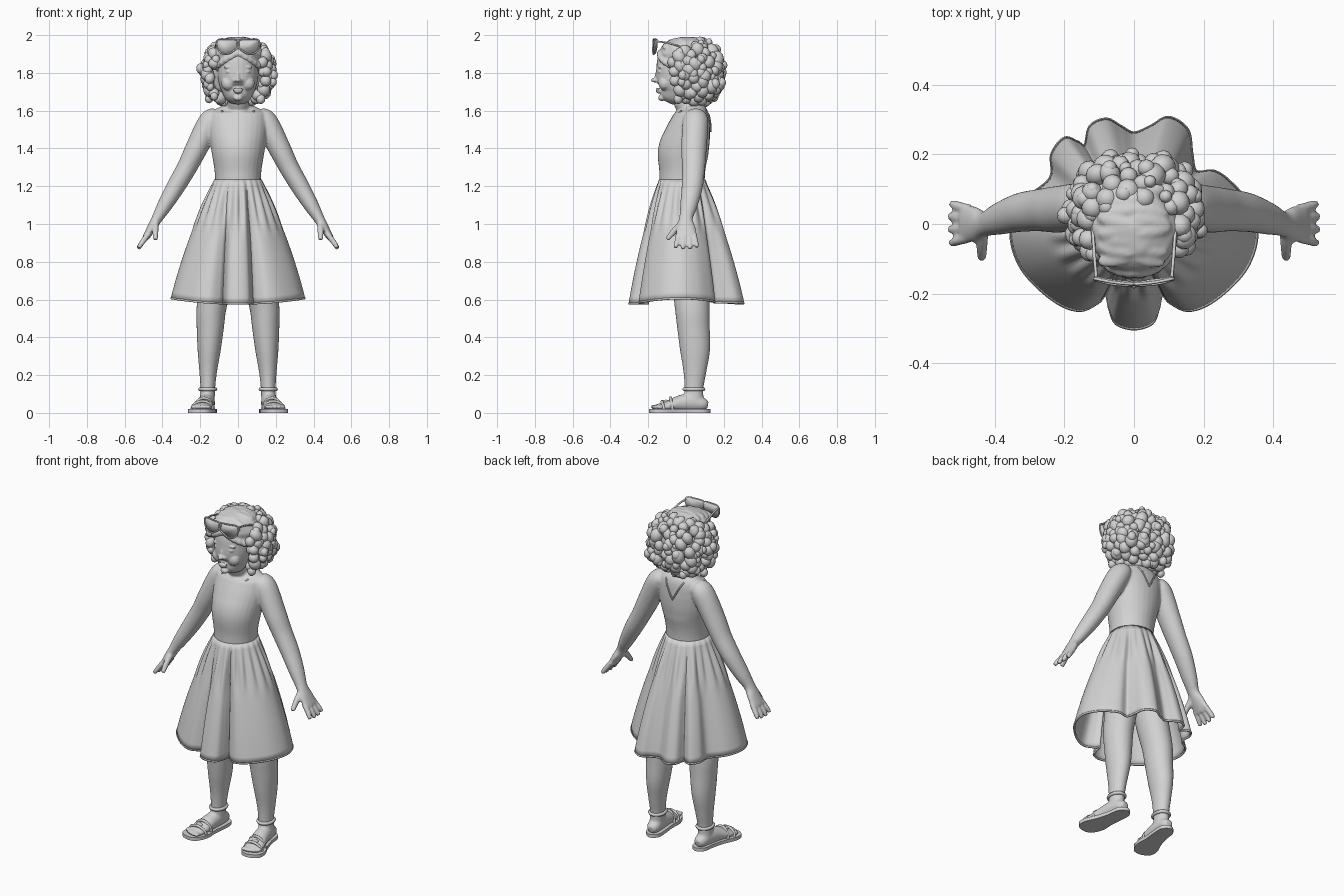
import bpy, bmesh, math, random
from mathutils import Vector, Matrix, Euler

random.seed(4)
if "Cube" in bpy.data.objects:
    bpy.data.objects.remove(bpy.data.objects["Cube"], do_unlink=True)

grey = bpy.data.materials.new("plain_grey")
grey.use_nodes = True
grey.diffuse_color = (0.65, 0.65, 0.65, 1)
grey.node_tree.nodes["Principled BSDF"].inputs["Base Color"].default_value = (0.65, 0.65, 0.65, 1)


def spline(pts, steps=6, closed=False):
    """Smooth curve through points of any dimension."""
    n, out = len(pts), []
    pick = lambda i: pts[i % n] if closed else pts[max(0, min(n - 1, i))]
    for i in range(n if closed else n - 1):
        p = [pick(i + k) for k in (-1, 0, 1, 2)]
        for s in range(steps):
            t = s / steps
            out.append([b + 0.5 * t * (c - a + t * (2 * a - 5 * b + 4 * c - d + t * (3 * (b - c) + d - a)))
                        for a, b, c, d in zip(*p)])
    return out if closed else out + [list(pts[-1])]


def loft(bm, rings, side=1, ref=(0, 1, 0), seg=28):
    """Closed tube through rings of (x, y, z, half width, half depth)."""
    rings = spline(rings)
    mid = [Vector((r[0] * side, r[1], r[2])) for r in rings]
    loops = []
    for i, r in enumerate(rings):
        t = (mid[min(i + 1, len(mid) - 1)] - mid[max(i - 1, 0)]).normalized()
        u = t.cross(Vector(ref)).normalized()
        v = u.cross(t)
        loops.append([bm.verts.new(mid[i] + u * r[3] * math.cos(a) + v * r[4] * math.sin(a))
                      for a in (2 * math.pi * k / seg for k in range(seg))])
    for a, b in zip(loops, loops[1:]):
        for k in range(seg):
            bm.faces.new((a[k], a[(k + 1) % seg], b[(k + 1) % seg], b[k]))
    bm.faces.new(loops[0])
    bm.faces.new(loops[-1])


def blob(bm, loc, size, rot=(0, 0, 0)):
    m = Matrix.LocRotScale(Vector(loc), Euler(rot), Vector(size))
    bmesh.ops.create_icosphere(bm, subdivisions=2, radius=1, matrix=m)


def finish(name, bm, voxel=0, smooth=0, sharp=False):
    bmesh.ops.recalc_face_normals(bm, faces=bm.faces)
    me = bpy.data.meshes.new(name)
    bm.to_mesh(me)
    bm.free()
    ob = bpy.data.objects.new(name, me)
    bpy.context.collection.objects.link(ob)
    me.materials.append(grey)
    me.polygons.foreach_set("use_smooth", [True] * len(me.polygons))
    if sharp:
        bpy.ops.object.select_all(action='DESELECT')
        ob.select_set(True)
        bpy.context.view_layer.objects.active = ob
        bpy.ops.object.shade_smooth_by_angle(angle=math.radians(40))
    if voxel:
        mod = ob.modifiers.new("blend", 'REMESH')
        mod.mode, mod.voxel_size, mod.use_smooth_shade = 'VOXEL', voxel, True
        soft = ob.modifiers.new("soften", 'SMOOTH')
        soft.factor, soft.iterations = 0.5, smooth
    return ob


def cord(name, pts, radius, closed=False):
    cu = bpy.data.curves.new(name, 'CURVE')
    cu.dimensions, cu.bevel_depth, cu.bevel_resolution = '3D', radius, 1
    cu.use_fill_caps = True
    sp = cu.splines.new('POLY')
    sp.points.add(len(pts) - 1)
    for p, q in zip(sp.points, pts):
        p.co = (*q, 1)
    sp.use_cyclic_u = closed
    cu.materials.append(grey)
    ob = bpy.data.objects.new(name, cu)
    bpy.context.collection.objects.link(ob)


# Torso, neck, arms and hands blended together
torso = [(0, 0, .92, .15, .11), (0, -.01, 1.1, .13, .115), (0, -.02, 1.2, .122, .12), (0, -.02, 1.28, .124, .122),
         (0, -.015, 1.38, .14, .134), (0, .005, 1.46, .152, .124), (0, .025, 1.54, .155, .104),
         (0, .035, 1.59, .145, .084), (0, .03, 1.625, .08, .052)]
arm = [(.11, .05, 1.565, .045, .055), (.148, .05, 1.54, .062, .068), (.22, .042, 1.4, .059, .067),
       (.27, .04, 1.3, .053, .061), (.328, .033, 1.2, .049, .056), (.387, .015, 1.1, .04, .046),
       (.428, 0, 1.03, .029, .036), (.457, 0, .98, .024, .05), (.49, .002, .925, .018, .056)]
bm = bmesh.new()
loft(bm, torso)
loft(bm, [(0, .035, 1.57, .075, .06), (0, .01, 1.62, .06, .06), (0, -.01, 1.66, .056, .06), (0, -.01, 1.72, .055, .06)])
for s in (1, -1):
    loft(bm, arm, s)
    for y, reach in ((-.04, .94), (-.012, 1.04), (.016, 1.02), (.043, .9)):
        tip = (.485 + .043 * reach, y * 1.4, .937 - .067 * reach)
        loft(bm, [(.472, y, .95, .015, .014), (.507, y * 1.2, .903, .015, .0145), (*tip, .012, .011)], s, seg=12)
    loft(bm, [(.435, -.015, 1.01, .016, .018), (.437, -.06, .965, .017, .018), (.437, -.1, .918, .013, .012)], s, seg=12)
finish("upper_body", bm, .007, 4)

# Neckline edging follows the bodice surface
fine = spline(torso, 20)
for name, sign, half, top, low in (("front_neckline", -1, .085, 1.6, 1.45), ("back_neckline", 1, .06, 1.6, 1.49)):
    path = []
    for k in range(-20, 21):
        x, z = half * k / 20, low + (top - low) * abs(k) / 20
        r = min(fine, key=lambda q: abs(q[2] - z))
        path.append((x, r[1] + sign * (r[4] * math.sqrt(max(0, 1 - (x / r[3]) ** 2)) + .001), z))
    cord(name, path, .0045)

# Pleated skirt, from gathered waist to wavy hem
hem = [(0, -.3), (.05, -.285), (.068, -.245), (.08, -.2), (.105, -.225), (.16, -.247), (.235, -.215), (.32, -.13),
       (.352, -.03), (.325, .06), (.275, .12), (.23, .15), (.178, .15), (.165, .2), (.153, .27), (.1, .305), (.05, .28),
       (0, .26), (-.04, .28), (-.08, .3), (-.125, .28), (-.14, .225), (-.165, .235), (-.2, .245), (-.235, .2),
       (-.24, .13), (-.32, .06), (-.352, -.03), (-.32, -.13), (-.235, -.215), (-.16, -.247), (-.105, -.225),
       (-.08, -.2), (-.068, -.245), (-.05, -.285)]
rim = spline(hem, 7, True)
bm = bmesh.new()
rows, count = [], 20
for j in range(count + 1):
    h = j / count
    flare = 1.32 * h - .32 * h * h
    row = []
    for i, (x, y) in enumerate(rim):
        a = math.atan2(y + .01, x)
        gather = 1 + .05 * math.sin(a * 22) * math.sin(math.pi * min(1, h * 2.2)) * (1 - h)
        w = Vector((.121 * math.cos(a), -.02 + .119 * math.sin(a)))
        p = w.lerp(Vector((x, y)), flare) * gather
        low = .578 + .028 * (x / .35) ** 2
        row.append(bm.verts.new((p.x, p.y, 1.235 + (low - 1.235) * h)))
    rows.append(row)
n = len(rim)
for a, b in zip(rows, rows[1:]):
    for i in range(n):
        bm.faces.new((a[i], b[i], b[(i + 1) % n], a[(i + 1) % n]))
skirt = finish("skirt", bm)
cloth = skirt.modifiers.new("cloth", 'SOLIDIFY')
cloth.thickness, cloth.offset = .008, 0
cord("skirt_hem", [v.co.copy() for v in skirt.data.vertices[-n:]], .006, True)

# Legs, feet and sandals
leg = [(.08, .01, 1.02, .08, .1), (.105, .02, .75, .086, .1), (.14, .033, .56, .079, .092), (.147, .04, .45, .072, .086),
       (.153, .048, .33, .061, .079), (.158, .047, .22, .047, .061), (.16, .042, .13, .039, .05), (.163, .042, .06, .04, .052)]
foot = [(.157, .115, .04, .02, .02), (.159, .09, .045, .036, .035), (.165, .03, .055, .042, .05),
        (.175, -.04, .048, .047, .042), (.187, -.1, .035, .054, .028), (.196, -.15, .028, .05, .018), (.2, -.165, .026, .035, .01)]
outline = [(.155, .13), (.198, .1), (.21, .03), (.23, -.04), (.26, -.11), (.258, -.165), (.21, -.195), (.155, -.185),
           (.122, -.12), (.122, -.04), (.115, .03), (.116, .1)]
for s, label in ((1, "left"), (-1, "right")):
    bm = bmesh.new()
    loft(bm, leg, s)
    loft(bm, foot, s, (0, 0, 1))
    for k in range(5):
        blob(bm, (s * (.156 + .021 * k), -.168 + .003 * k * k - .004 * k, .032), (.012, .02, .012))
    finish(label + "_leg", bm, .007, 2)
    bm = bmesh.new()
    sole = bm.faces.new([bm.verts.new((s * x, y, 0)) for x, y in spline(outline, 5, True)])
    top = bmesh.ops.extrude_face_region(bm, geom=[sole])["geom"]
    bmesh.ops.translate(bm, vec=(0, 0, .02), verts=[v for v in top if isinstance(v, bmesh.types.BMVert)])
    finish(label + "_sole", bm, sharp=True)
    ring = [(s * (.16 + .041 * math.cos(a)), .042 + .051 * math.sin(a), .125)
            for a in (math.tau * k / 32 for k in range(32))]
    cord(label + "_ankle_strap", ring, .01, True)
    for name, y, x, w, h in (("toe", -.115, .189, .056, .047), ("instep", -.07, .181, .052, .064)):
        arch = [(s * (x + w * math.cos(a)), y - .012 * math.sin(a), .015 + h * math.sin(a))
                for a in (math.pi * k / 16 for k in range(17))]
        cord(f"{label}_{name}_strap", arch, .008)
    bm = bmesh.new()
    blob(bm, (s * .187, -.105, .06), (.022, .02, .01))
    finish(label + "_strap_ornament", bm)

# Head with facial features
bm = bmesh.new()
loft(bm, [(0, -.095, 1.643, .02, .022), (0, -.085, 1.662, .055, .06), (0, -.06, 1.7, .084, .094), (0, -.046, 1.75, .102, .115),
          (0, -.036, 1.81, .108, .122), (0, -.03, 1.87, .105, .12), (0, -.02, 1.93, .08, .1), (0, -.01, 1.96, .03, .04)])
blob(bm, (0, -.165, 1.762), (.017, .022, .013))
blob(bm, (0, -.152, 1.787), (.01, .014, .034), (-.2, 0, 0))
blob(bm, (0, -.149, 1.712), (.03, .013, .009))
blob(bm, (0, -.146, 1.7), (.024, .013, .009))
blob(bm, (0, -.128, 1.668), (.026, .02, .018))
for s in (1, -1):
    blob(bm, (s * .016, -.154, 1.759), (.011, .013, .01))
    blob(bm, (s * .05, -.113, 1.745), (.04, .034, .04))
    blob(bm, (s * .043, -.139, 1.806), (.022, .011, .009))
    blob(bm, (s * .045, -.136, 1.832), (.032, .013, .008), (0, s * .1, 0))
finish("head", bm, .0045, 4)

# Hair: inner mass, smooth crown with parted fringe, and round curls
bm = bmesh.new()
blob(bm, (0, .045, 1.8), (.162, .135, .16))
blob(bm, (0, -.01, 1.9), (.138, .138, .093))
for s in (1, -1):
    for k in range(6):
        blob(bm, (s * (.014 + .02 * k), -.136 + .003 * k * k, 1.9 - .013 * k), (.032, .02, .02), (0, s * .5, 0))
    for k in range(8):
        blob(bm, (s * random.uniform(.03, .055), -.1 + .027 * k, 1.972 - .0016 * (k - 4) ** 2),
             (.06, .024, .016), (0, s * .22, random.uniform(-.3, .3)))
finish("hair_mass", bm, .007, 2)
bm = bmesh.new()
total = 150
for i in range(total):
    z = 1 - 2 * (i + .5) / total
    a = i * math.pi * (3 - math.sqrt(5)) + random.uniform(-.12, .12)
    d = Vector((math.cos(a) * math.sqrt(1 - z * z), math.sin(a) * math.sqrt(1 - z * z), z))
    d *= random.uniform(.96, 1.03) / sum(abs(c) ** 2.5 for c in d) ** (1 / 2.5)
    p = Vector((d.x * .172, .036 + d.y * .142, 1.803 + d.z * .156))
    face = p.y < -.03 and abs(p.x) < .118 and p.z < 1.93
    neck = d.z < -.8 and p.y < .02 and abs(p.x) < .09
    crown = p.z > 1.92 and p.y < .07 and abs(p.x) < .11
    if face or neck or crown:
        continue
    r = random.uniform(.026, .037)
    blob(bm, p, (r, r, r * random.uniform(.9, 1.3)), [random.uniform(-.6, .6) for _ in range(3)])
    # A smaller ringlet tucked against each curl
    q = p + Vector([random.uniform(-.024, .024) for _ in range(3)])
    blob(bm, q, (r * .7, r * .7, r * .8))
finish("hair_curls", bm)

# Sunglasses resting on the crown
for s, label in ((1, "left"), (-1, "right")):
    shape = [(0, .03), (.055, .036), (.106, .034), (.113, .0), (.092, -.036), (.055, -.042), (.022, -.024), (0, -.005)]
    edge = [(s * x, -.174 + 1.2 * x * x + .06 * z, 1.942 + z) for x, z in spline(shape, 5, True)]
    bm = bmesh.new()
    bm.faces.new([bm.verts.new(p) for p in edge])
    lens = finish(label + "_lens", bm, sharp=True)
    lens.modifiers.new("glass", 'SOLIDIFY').thickness = .008
    cord(label + "_lens_rim", edge, .0045, True)
    cord(label + "_temple", [(s * .108, -.158, 1.968), (s * .114, -.09, 1.958), (s * .12, 0, 1.93)], .005)
